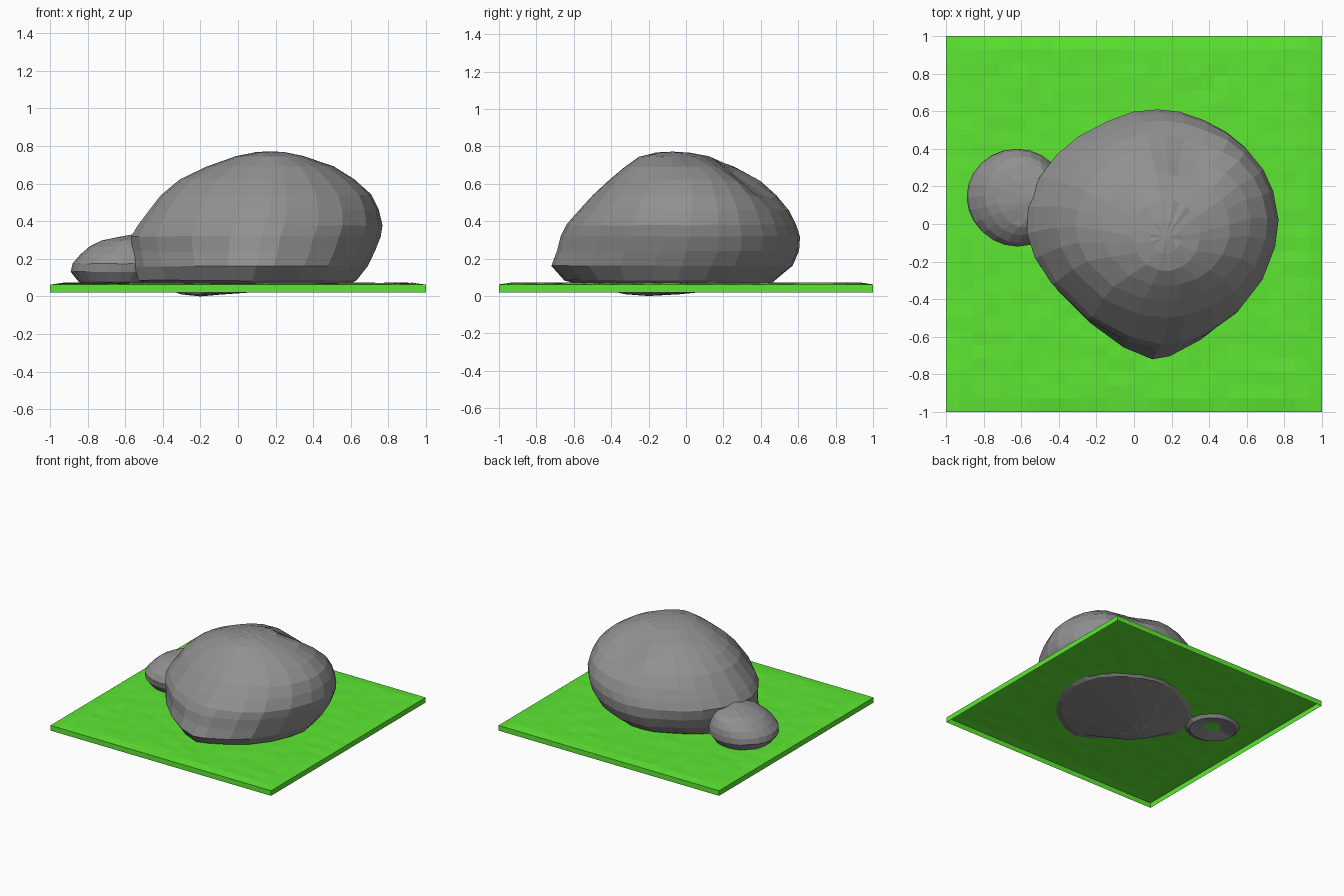
import bpy, bmesh, math, random
from mathutils import Vector

random.seed(4)
cube = bpy.data.objects.get("Cube")
if cube:
    bpy.data.objects.remove(cube, do_unlink=True)


def material(name, rgb):
    mat = bpy.data.materials.new(name)
    mat.use_nodes = True
    colour = (*rgb, 1)
    mat.diffuse_color = colour
    bsdf = next(n for n in mat.node_tree.nodes if n.type == 'BSDF_PRINCIPLED')
    bsdf.inputs["Base Color"].default_value = colour
    bsdf.inputs["Roughness"].default_value = 0.9
    return mat


def finish(name, bm, mat):
    mesh = bpy.data.meshes.new(name)
    bm.to_mesh(mesh)
    bm.free()
    mesh.materials.append(mat)
    obj = bpy.data.objects.new(name, mesh)
    bpy.context.collection.objects.link(obj)
    return obj


def loft(layers, outline, top, bottom):
    """Stack outlines fitted to (z, left, right, front, back) boxes, rounder with
    height, closed by two fans."""
    bm = bmesh.new()
    rings = []
    for i, (z, left, right, front, back) in enumerate(layers):
        blend = min(1, 1.3 * i / (len(layers) - 1))
        ring = []
        for u, v in outline:
            a = math.atan2(v - 0.5, u - 0.5)
            u += (0.5 + 0.5 * math.cos(a) - u) * blend
            v += (0.5 + 0.5 * math.sin(a) - v) * blend
            wobble = random.uniform(-0.003, 0.003)
            ring.append(bm.verts.new((left + u * (right - left),
                                      front + v * (back - front), z + wobble)))
        rings.append(ring)
    n = len(outline)
    for low, high in zip(rings, rings[1:]):
        for i in range(n):
            j = (i + 1) % n
            bm.faces.new((low[i], low[j], high[j], high[i]))
    for ring, tip in ((rings[0], bottom), (rings[-1], top)):
        pole = bm.verts.new(tip)
        for i in range(n):
            bm.faces.new((ring[i], ring[(i + 1) % n], pole))
    bmesh.ops.recalc_face_normals(bm, faces=bm.faces)
    return bm


grass = material("grass green", (0.112, 0.82, 0.033))
stone = material("stone grey", (0.283, 0.283, 0.283))

# Ground: thin uneven sheet with a skirt, open underneath
bm = bmesh.new()
bmesh.ops.create_grid(bm, x_segments=28, y_segments=28, size=1)
for v in bm.verts:
    edge = max(abs(v.co.x), abs(v.co.y))
    v.co.z = 0.062 if edge > 0.99 else 0.07 + random.uniform(-0.003, 0.003)
rim = [e for e in bm.edges if e.is_boundary]
skirt = bmesh.ops.extrude_edge_only(bm, edges=rim)["geom"]
for v in skirt:
    if isinstance(v, bmesh.types.BMVert):
        v.co.z = 0.02
bmesh.ops.recalc_face_normals(bm, faces=bm.faces)
if sum(f.normal.z for f in bm.faces) < 0:
    bmesh.ops.reverse_faces(bm, faces=bm.faces)
finish("grass_ground", bm, grass)

# Large boulder: rounded triangular plan with a blunt point at the front
plan = [(.77, 0), (.75, .17), (.7, .3), (.6, .42), (.5, .5), (.38, .56), (.25, .61),
        (.13, .62), (0, .6), (-.13, .53), (-.28, .45), (-.4, .36), (-.5, .24),
        (-.57, .08), (-.57, -.07), (-.5, -.2), (-.38, -.32), (-.2, -.48), (-.03, -.63),
        (.13, -.72), (.23, -.7), (.4, -.6), (.53, -.5), (.65, -.33), (.73, -.15)]
plan = [((x + 0.57) / 1.34, (y + 0.72) / 1.34) for x, y in plan]
boulder_layers = [
    (.012, -.3, -.08, -.33, -.04),
    (.055, -.44, .57, -.54, .44), (.085, -.53, .63, -.65, .48),
    (.16, -.55, .69, -.72, .57), (.24, -.56, .73, -.69, .605),
    (.32, -.57, .76, -.67, .61), (.38, -.53, .77, -.64, .59),
    (.46, -.47, .75, -.57, .55), (.54, -.41, .71, -.5, .49),
    (.62, -.31, .62, -.41, .41), (.69, -.17, .51, -.33, .28),
    (.745, -.01, .35, -.25, .13), (.765, .09, .25, -.16, .02)]
bm = loft(boulder_layers, plan, (.17, -.07, .772), (-.2, -.2, 0))

# Hollow on the upper back of the boulder
hollow, core = Vector((.3, .35, .6)), Vector((.15, 0, .3))
for v in bm.verts:
    near = max(0, 1 - (v.co - hollow).length / 0.25)
    v.co += (core - v.co).normalized() * 0.08 * near
finish("large_boulder", bm, stone)

# Small rock: low dome with a wide rim, hollow underneath
circle = [(0.5 + 0.5 * math.cos(a), 0.5 + 0.5 * math.sin(a))
          for a in (math.tau * i / 24 for i in range(24))]
rock_layers = [
    (.045, -.81, -.45, 0, .34), (.08, -.85, -.41, -.07, .37),
    (.13, -.89, -.36, -.11, .4), (.175, -.88, -.36, -.12, .4),
    (.22, -.84, -.38, -.1, .39), (.265, -.79, -.4, -.06, .36),
    (.295, -.73, -.41, -.02, .32), (.315, -.64, -.42, .03, .25)]
bm = loft(rock_layers, circle, (-.53, .13, .335), (-.62, .16, .085))
finish("small_rock", bm, stone)
